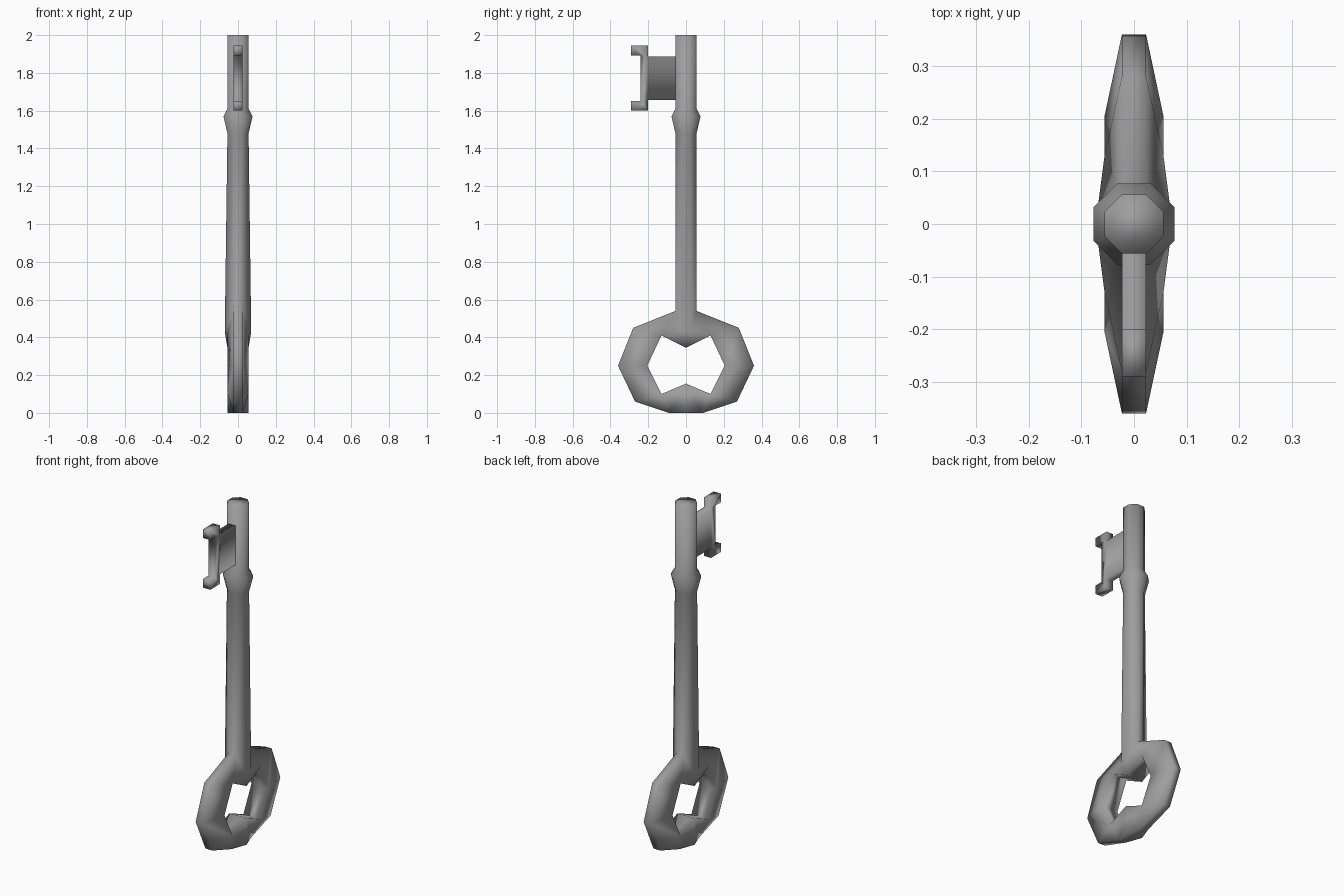
import bpy
import bmesh

cube = bpy.data.objects.get("Cube")
if cube:
    bpy.data.objects.remove(cube, do_unlink=True)

GREY = (0.34, 0.34, 0.34, 1)
metal = bpy.data.materials.new("grey_metal")
metal.use_nodes = True
metal.diffuse_color = GREY
metal.node_tree.nodes["Principled BSDF"].inputs["Base Color"].default_value = GREY


def finish(bm, name):
    """Turn a bmesh into a smooth-shaded grey object."""
    bmesh.ops.remove_doubles(bm, verts=bm.verts, dist=0.0005)
    bmesh.ops.recalc_face_normals(bm, faces=bm.faces)
    for face in bm.faces:
        face.smooth = True
    mesh = bpy.data.meshes.new(name)
    bm.to_mesh(mesh)
    bm.free()
    mesh.materials.append(metal)
    obj = bpy.data.objects.new(name, mesh)
    bpy.context.collection.objects.link(obj)


def add_face(bm, points):
    bm.faces.new([bm.verts.new(p) for p in points])


def octagon(z, r, wide=None, drop=0):
    """Octagon whose side faces may be pushed outward and downward."""
    w, s = wide or r, r * 0.414
    return [(w, -s, z - drop), (w, s, z - drop), (s, r, z), (-s, r, z),
            (-w, s, z - drop), (-w, -s, z - drop), (-s, -r, z), (s, -r, z)]


# Shaft, collar and tip, lofted from octagons
bm = bmesh.new()
rings = [octagon(0.54, 0.055, 0.07, 0.11), octagon(1.48, 0.056),
         octagon(1.57, 0.077), octagon(1.61, 0.056), octagon(2.0, 0.056)]
for low, high in zip(rings, rings[1:]):
    for i in range(8):
        j = (i + 1) % 8
        add_face(bm, [low[i], low[j], high[j], high[i]])
add_face(bm, rings[-1])

# Bow: narrow outer rim, wide inner rim, mirrored over both axes
outer = [(0.055, 0.54), (0.28, 0.45), (0.36, 0.25), (0.27, 0.06), (0.09, 0)]
inner = [(0, 0.345), (0.13, 0.41), (0.205, 0.25), (0.13, 0.10), (0, 0.155)]
THIN, WIDE = 0.023, 0.056
for sy in (-1, 1):
    def at(x, p):
        return (x, sy * p[0], p[1])

    for rim, x in ((outer, THIN), (inner, WIDE)):
        for a, b in zip(rim, rim[1:]):
            add_face(bm, [at(x, a), at(x, b), at(-x, b), at(-x, a)])
    for sx in (-1, 1):
        root = (sx * 0.07, sy * 0.0228, 0.43)
        base = (sx * WIDE, 0, 0)
        for i in range(1, 4):
            add_face(bm, [at(sx * THIN, outer[i]), at(sx * THIN, outer[i + 1]),
                          at(sx * WIDE, inner[i + 1] if i < 3 else inner[3]),
                          at(sx * WIDE, inner[i])][:4 if i < 3 else 3])
        # Junction with the shaft and flat foot
        add_face(bm, [at(sx * THIN, outer[0]), at(sx * THIN, outer[1]),
                      at(sx * WIDE, inner[1]), root])
        add_face(bm, [root, at(sx * WIDE, inner[1]), at(sx * WIDE, inner[0])])
        add_face(bm, [at(sx * THIN, outer[4]), base,
                      at(sx * WIDE, inner[4]), at(sx * WIDE, inner[3])])
for sx in (-1, 1):
    add_face(bm, [(sx * 0.07, -0.0228, 0.43), (sx * 0.07, 0.0228, 0.43),
                  (sx * WIDE, 0, 0.345)])
add_face(bm, [(WIDE, 0, 0), (THIN, 0.09, 0), (-THIN, 0.09, 0),
              (-WIDE, 0, 0), (-THIN, -0.09, 0), (THIN, -0.09, 0)])
finish(bm, "shaft_and_bow")

# Bit: web with a C-shaped toothed end, extruded across x
half = [(-0.04, 0.115), (-0.20, 0.115), (-0.20, 0.172), (-0.29, 0.172),
        (-0.29, 0.12), (-0.24, 0.12)]
profile = half + [(y, -h) for y, h in reversed(half)]
bm = bmesh.new()
add_face(bm, [(-THIN, y, 1.772 + h) for y, h in profile])
side = bmesh.ops.extrude_face_region(bm, geom=bm.faces[:])
bmesh.ops.translate(bm, vec=(2 * THIN, 0, 0),
                    verts=[v for v in side["geom"] if isinstance(v, bmesh.types.BMVert)])
finish(bm, "bit")
